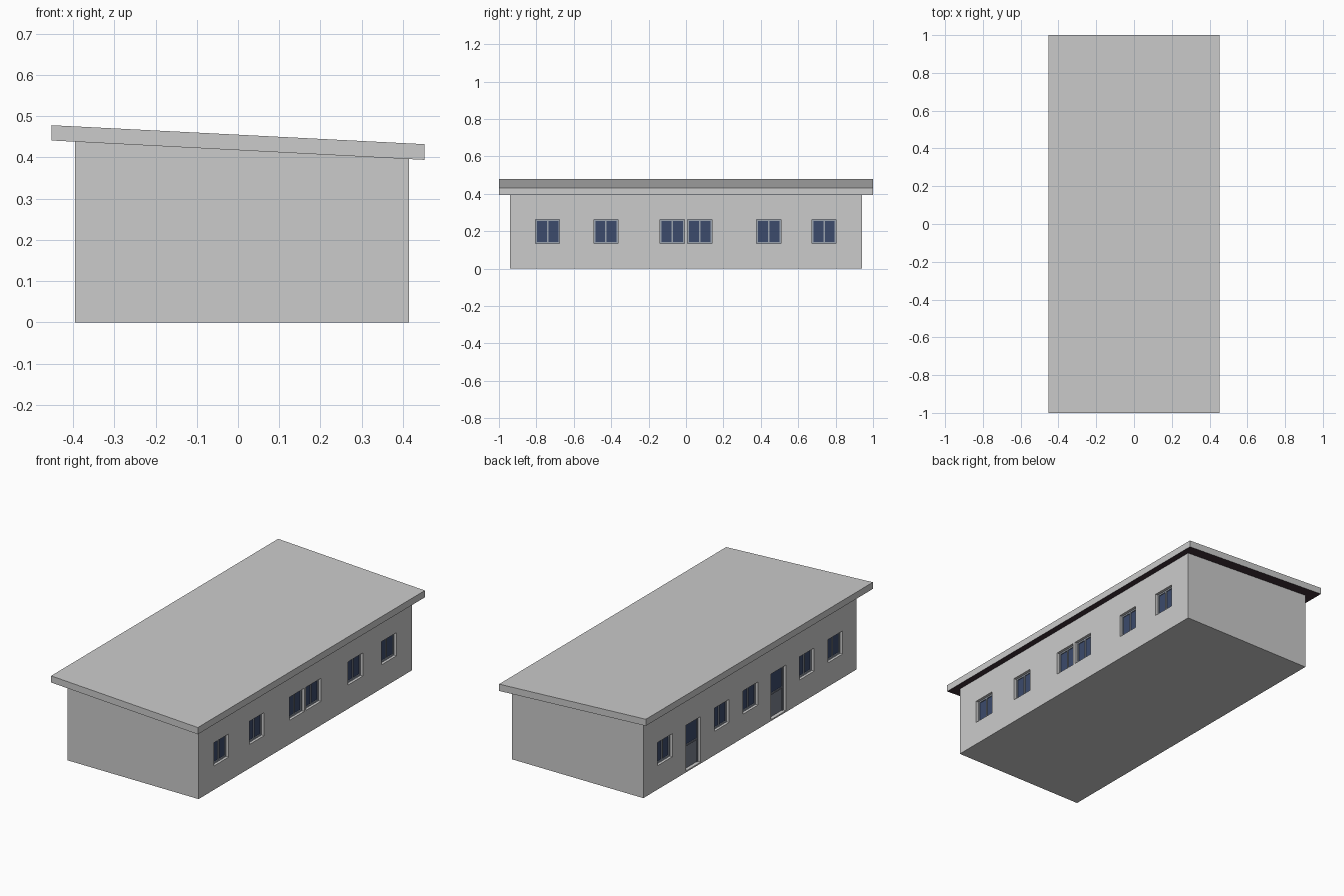
import bpy, bmesh

if "Cube" in bpy.data.objects:
    bpy.data.objects.remove(bpy.data.objects["Cube"])

X0, X1, WY = -0.395, 0.415, 0.94      # wall extents
RX = 0.4525                           # roof half width
W, SILL, HEAD = 0.13, 0.133, 0.262    # opening width, sill and head heights
DEPTH, BAR = 0.025, 0.008             # reveal depth, frame bar width

RIGHT_WINDOWS = [-0.74, -0.428, -0.073, 0.073, 0.443, 0.738]
LEFT_WINDOWS = [0.75, 0.25, -0.005, -0.5, -0.75]
LEFT_DOORS = [0.5, -0.25]


def material(name, rgb):
    m = bpy.data.materials.new(name)
    m.diffuse_color = (*rgb, 1)
    m.use_nodes = True
    m.node_tree.nodes["Principled BSDF"].inputs["Base Color"].default_value = m.diffuse_color
    return m


GLASS = material("blue_glass", (0.045, 0.07, 0.15))
FRAME = material("frame_grey", (0.33, 0.37, 0.43))
PANEL = material("door_blue_grey", (0.20, 0.22, 0.27))
SOFFIT = material("dark_soffit", (0.05, 0.028, 0.04))


def add_box(bm, a, b):
    verts = bmesh.ops.create_cube(bm, size=1)["verts"]
    for v in verts:
        for i in range(3):
            v.co[i] = (a[i] + b[i]) / 2 + v.co[i] * abs(b[i] - a[i])


def finish(bm, name, mat=None):
    me = bpy.data.meshes.new(name)
    bmesh.ops.recalc_face_normals(bm, faces=bm.faces)
    bm.to_mesh(me)
    bm.free()
    ob = bpy.data.objects.new(name, me)
    bpy.context.collection.objects.link(ob)
    if mat:
        me.materials.append(mat)
    return ob


def boxes(name, spans, mat=None):
    bm = bmesh.new()
    for a, b in spans:
        add_box(bm, a, b)
    return finish(bm, name, mat)


def extrude_profile(name, profile, half):
    bm = bmesh.new()
    f = bm.faces.new([bm.verts.new((x, -half, z)) for x, z in profile])
    new = bmesh.ops.extrude_face_region(bm, geom=[f])["geom"]
    for v in new:
        if isinstance(v, bmesh.types.BMVert):
            v.co.y = half
    return finish(bm, name)


def under(x):
    """Height of the sloping roof underside."""
    return 0.441 - (x + RX) * 0.047 / (2 * RX)


# sloping roof slab with dark soffit
roof = extrude_profile("roof", [(-RX, under(-RX)), (RX, under(RX)), (RX, 0.432), (-RX, 0.478)], 1.0)
roof.data.materials.append(None)
roof.data.materials.append(SOFFIT)
for p in roof.data.polygons:
    if p.normal.z < -0.5:
        p.material_index = 1

# walls
walls = extrude_profile("walls", [(X0, 0), (X1, 0), (X1, under(X1) + 0.001), (X0, under(X0) + 0.001)], WY)

# openings: wall plane, inward direction, centre, bottom, is door
openings = [(X1, -1, y, SILL, False) for y in RIGHT_WINDOWS]
openings += [(X0, 1, y, SILL, False) for y in LEFT_WINDOWS]
openings += [(X0, 1, y, 0.008, True) for y in LEFT_DOORS]

# recess the openings into the walls
cutter = boxes("opening_cutter", [((x - d * 0.02, y - W / 2, z), (x + d * DEPTH, y + W / 2, HEAD))
                                  for x, d, y, z, door in openings])
mod = walls.modifiers.new("openings", "BOOLEAN")
mod.object = cutter
mod.solver = "EXACT"
bpy.context.view_layer.objects.active = walls
bpy.ops.object.modifier_apply(modifier=mod.name)
bpy.data.objects.remove(cutter)

# glass, frames and door panels
for n, (x, d, y, z, door) in enumerate(openings, 1):
    kind = "door" if door else "window"
    front, glass, back = x + d * 0.015, x + d * 0.02, x + d * (DEPTH + 0.002)
    l, r = y - W / 2, y + W / 2
    boxes(f"{kind}_glass_{n}", [((glass, l + 0.002, SILL), (back, r - 0.002, HEAD - 0.002))], GLASS)
    bars = [((front, l, z), (back, l + BAR, HEAD)),
            ((front, r - BAR, z), (back, r, HEAD)),
            ((front, l + BAR, HEAD - BAR), (back, r - BAR, HEAD)),
            ((front, l + BAR, SILL), (back, r - BAR, SILL + BAR))]
    if door:
        boxes(f"door_panel_{n}", [((glass, l + BAR, z), (back, r - BAR, SILL))], PANEL)
    else:
        bars.append(((front, y - BAR / 2, SILL + BAR), (back, y + BAR / 2, HEAD - BAR)))
    boxes(f"{kind}_frame_{n}", bars, PANEL if door else FRAME)
